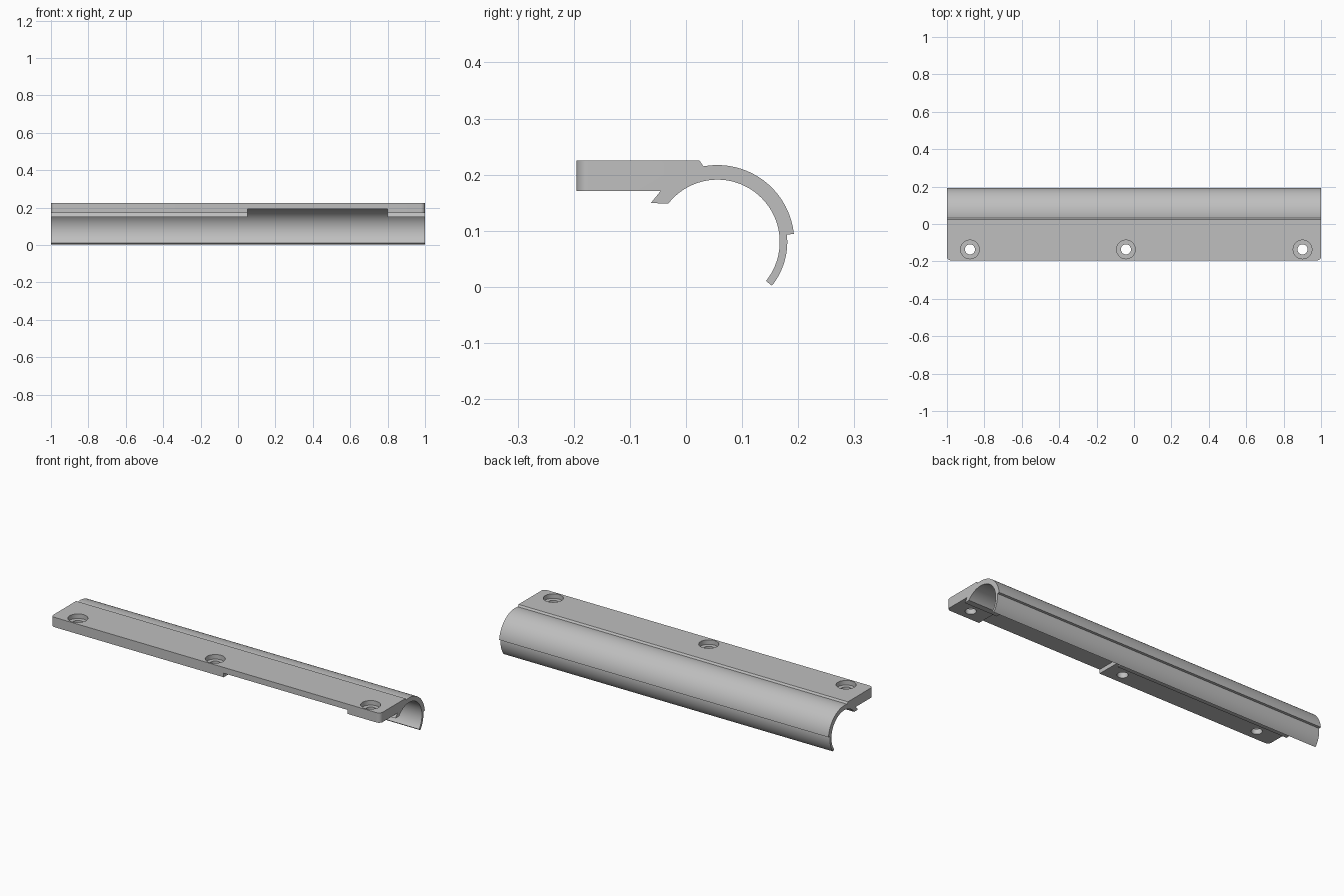
import bpy, bmesh
from math import sin, cos, radians
from mathutils import Matrix, Vector

if "Cube" in bpy.data.objects:
    bpy.data.objects.remove(bpy.data.objects["Cube"], do_unlink=True)

CY, CZ = 0.056, 0.08                    # centre of the curved clip
R_IN, R_OUT, R_LIP = 0.111, 0.137, 0.1245
TOP, BOTTOM, FRONT = 0.225, 0.171, -0.195

grey = bpy.data.materials.new("plain grey")
grey.use_nodes = True
colour = (0.52, 0.52, 0.52, 1)
grey.diffuse_color = colour
grey.node_tree.nodes["Principled BSDF"].inputs["Base Color"].default_value = colour


def arc(radius, start, end, steps):
    angles = [radians(start + (end - start) * i / steps) for i in range(steps + 1)]
    return [(CY + radius * cos(a), CZ + radius * sin(a)) for a in angles]


def make_object(name, bm):
    bmesh.ops.recalc_face_normals(bm, faces=bm.faces[:])
    mesh = bpy.data.meshes.new(name)
    bm.to_mesh(mesh)
    bm.free()
    mesh.materials.append(grey)
    obj = bpy.data.objects.new(name, mesh)
    bpy.context.collection.objects.link(obj)
    return obj


def cut(target, cutter):
    cutter.hide_render = True
    mod = target.modifiers.new("cut", 'BOOLEAN')
    mod.operation = 'DIFFERENCE'
    mod.solver = 'EXACT'
    mod.object = cutter
    bpy.context.view_layer.objects.active = target
    bpy.ops.object.modifier_apply(modifier=mod.name)
    bpy.data.objects.remove(cutter, do_unlink=True)


def cylinder(name, x, radius, low, high):
    bm = bmesh.new()
    bmesh.ops.create_cone(bm, cap_ends=True, segments=40, radius1=radius, radius2=radius,
                          depth=high - low,
                          matrix=Matrix.Translation((x, -0.136, (low + high) / 2)))
    return make_object(name, bm)


# Cross-section: plate, groove, curved clip with stepped thin end, hooked lip
profile = [(FRONT, BOTTOM), (FRONT, TOP), (0.024, TOP)]
profile += arc(R_OUT, 100.5, 6, 36)
profile += arc(R_LIP, 6, -38.8, 18)
profile += arc(R_IN, -38.8, 141.6, 64)
profile += [(-0.063, 0.149), (-0.045, BOTTOM)]

# Extrude the section along the length
bm = bmesh.new()
face = bm.faces.new([bm.verts.new((-1, y, z)) for y, z in profile])
moved = bmesh.ops.extrude_face_region(bm, geom=[face])
bmesh.ops.translate(bm, vec=Vector((2, 0, 0)),
                    verts=[v for v in moved["geom"] if isinstance(v, bmesh.types.BMVert)])
# Rounded front corners of the plate
corners = [e for e in bm.edges
           if all(abs(v.co.y - FRONT) < 1e-4 for v in e.verts)
           and abs(e.verts[0].co.x - e.verts[1].co.x) < 1e-4]
bmesh.ops.bevel(bm, geom=corners, offset=0.022, segments=8, profile=0.5, affect='EDGES')
rail = make_object("clip_rail", bm)

# Recess under the plate
bm = bmesh.new()
bmesh.ops.create_cube(bm, size=1)
bmesh.ops.scale(bm, vec=(0.75, 0.356, 0.193), verts=bm.verts)
bmesh.ops.translate(bm, vec=(0.425, -0.122, 0.0965), verts=bm.verts)
cut(rail, make_object("recess_cutter", bm))

# Counterbored screw holes
for x in (-0.877, -0.043, 0.901):
    cut(rail, cylinder("counterbore_cutter", x, 0.05, 0.2, 0.3))
    cut(rail, cylinder("hole_cutter", x, 0.027, 0.1, 0.3))

bpy.ops.object.select_all(action='DESELECT')
rail.select_set(True)
bpy.context.view_layer.objects.active = rail
bpy.ops.object.shade_smooth_by_angle(angle=radians(25))
